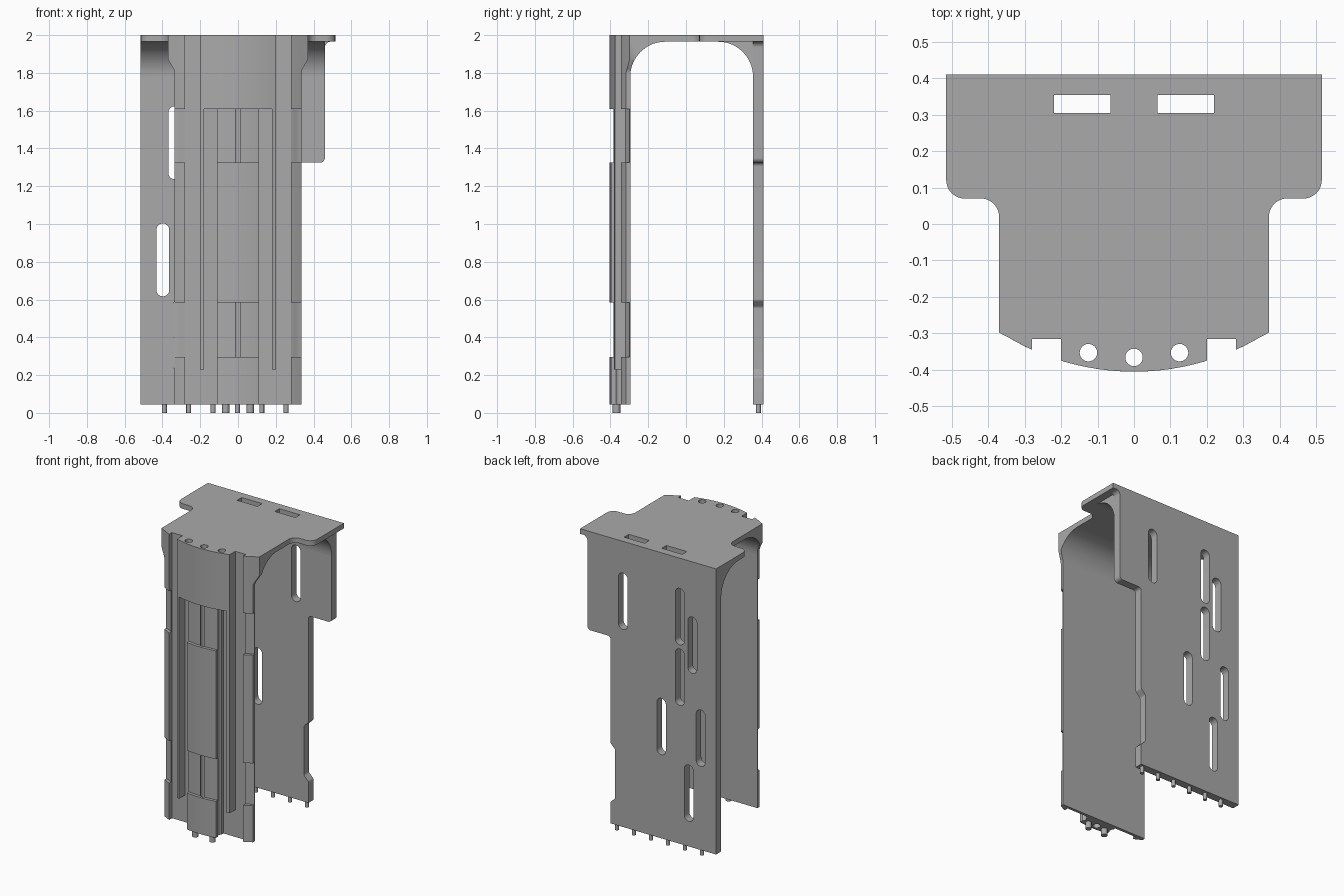
import bpy, bmesh, math
from mathutils import Vector

cube = bpy.data.objects.get("Cube")
if cube:
    bpy.data.objects.remove(cube)

grey = bpy.data.materials.new("plain_grey")
grey.use_nodes = True
grey.diffuse_color = (0.40, 0.40, 0.40, 1)
grey.node_tree.nodes["Principled BSDF"].inputs["Base Color"].default_value = grey.diffuse_color

FLOOR, INNER = -0.315, -0.295      # groove floor and inner face of the front panel
CENTRE_Y, R_FULL, R_CUT = 0.275, 0.68, 0.66
Z0, Z_CAP, Z_TOP = 0.045, 1.965, 2.0
LAY = {"x": lambda a, b, t: (t, a, b),
       "y": lambda a, b, t: (a, t, b),
       "z": lambda a, b, t: (a, b, t)}


def prism(name, outline, axis, lo, hi):
    """Extrude a 2D outline along an axis."""
    bm = bmesh.new()
    face = bm.faces.new([bm.verts.new(LAY[axis](a, b, lo)) for a, b in outline])
    top = bmesh.ops.extrude_face_region(bm, geom=[face])["geom"]
    shift = Vector(LAY[axis](0, 0, hi - lo))
    bmesh.ops.translate(bm, vec=shift, verts=[v for v in top if isinstance(v, bmesh.types.BMVert)])
    bmesh.ops.remove_doubles(bm, verts=bm.verts, dist=1e-5)
    bmesh.ops.recalc_face_normals(bm, faces=bm.faces)
    mesh = bpy.data.meshes.new(name)
    bm.to_mesh(mesh)
    bm.free()
    mesh.materials.append(grey)
    ob = bpy.data.objects.new(name, mesh)
    bpy.context.collection.objects.link(ob)
    return ob


def rounded(corners, steps=8):
    """Round the corners given as (a, b, radius)."""
    out = []
    for i, corner in enumerate(corners):
        p = Vector(corner[:2])
        if len(corner) < 3:
            out.append(tuple(p))
            continue
        r = corner[2]
        d1 = (Vector(corners[i - 1][:2]) - p).normalized()
        d2 = (Vector(corners[(i + 1) % len(corners)][:2]) - p).normalized()
        half = d1.angle(d2) / 2
        c = p + (d1 + d2).normalized() * (r / math.sin(half))
        a, b = (p + d * (r / math.tan(half)) - c for d in (d1, d2))
        out += [tuple(c + a.lerp(b, k / steps).normalized() * r) for k in range(steps + 1)]
    return out


def rect(a0, a1, b0, b1, *r):
    return rounded([(a0, b0, *r), (a1, b0, *r), (a1, b1, *r), (a0, b1, *r)])


def circle(x, y, r, n=24):
    return [(x + r * math.cos(math.tau * k / n), y + r * math.sin(math.tau * k / n)) for k in range(n)]


def arc(radius, x0, x1, n):
    """Points on the bowed front face."""
    xs = [x0 + (x1 - x0) * k / n for k in range(n + 1)]
    return [(x, min(CENTRE_Y - math.sqrt(radius ** 2 - x * x), INNER - 0.003)) for x in xs]


def front_half(radius, width, groove, rib):
    pts = arc(radius, 0, 0.11 if groove else 0.2, 8)
    if groove:
        pts.append((0.11, FLOOR))
        if rib:
            pts += [(0.18, FLOOR)] + arc(R_FULL, 0.18, 0.2, 1)
    if rib or not groove:
        pts.append((0.2, FLOOR))
    return pts + [(0.28, FLOOR)] + arc(radius, 0.28, width, 4)


def mirrored(half):
    return half + [(-p[0], *p[1:]) for p in reversed(half) if p[0] > 0]


def cut(ob, cutters):
    for c in cutters:
        mod = ob.modifiers.new("cut", "BOOLEAN")
        mod.operation, mod.solver, mod.object = "DIFFERENCE", "EXACT", c
    bpy.context.view_layer.update()
    result = ob.evaluated_get(bpy.context.evaluated_depsgraph_get())
    mesh = bpy.data.meshes.new_from_object(result)
    ob.modifiers.clear()
    ob.data = mesh


# Cutters
holes = [prism("hole_cutter", circle(x, y, 0.024), "z", -0.1, 2.1)
         for x, y in ((-0.125, -0.353), (0, -0.366), (0.125, -0.353))]
windows = [prism("window_cutter", rect(s * 0.1425 - 0.0775, s * 0.1425 + 0.0775, 0.305, 0.3545),
                 "z", 1.5, 2.1) for s in (-1, 1)]
slots = [prism("slot_cutter", rect(x - 0.034, x + 0.034, z - 0.193, z + 0.193, 0.0338), "y", 0.3, 0.5)
         for x, z in ((0.19, 1.59), (-0.24, 1.60), (-0.335, 1.43), (-0.24, 1.185),
                      (-0.10, 0.81), (-0.398, 0.81), (-0.308, 0.41))]
flares = [prism("flare_cutter", [(s * a, b) for a, b in rounded(
              [(0.335, 1.7), (0.335, 1.81, 0.05), (0.375, 1.88), (0.45, 1.88), (0.45, 1.7)])],
                "y", -0.5, 0.1) for s in (-1, 1)]
cutters = holes + windows + slots + flares
parts = []

# Front panel, stacked in bands: z range, radius, half width, groove, rib
bands = [(Z0, 0.23, R_FULL, 0.335, True, False),
         (0.23, 0.295, R_FULL, 0.335, True, True),
         (0.295, 0.585, R_CUT, 0.335, True, True),
         (0.585, 1.325, R_FULL, 0.335, True, True),
         (1.325, 1.61, R_CUT, 0.335, True, True),
         (1.61, 1.78, R_FULL, 0.335, False, False),
         (1.78, Z_CAP, R_FULL, 0.37, False, False)]
for i, (lo, hi, radius, width, groove, rib) in enumerate(bands):
    half = front_half(radius, width, groove, rib) + [(width, INNER)]
    ob = prism(f"front_panel_band_{i + 1}", mirrored(half), "z", lo, hi)
    cut(ob, holes + (flares if width > 0.35 else []))
    parts.append(ob)

# Top plate
half = front_half(R_FULL, 0.37, False, False) + [(0.37, 0.07, 0.05), (0.515, 0.07, 0.05), (0.515, 0.41)]
top_plate = prism("top_plate", rounded(mirrored(half)), "z", Z_CAP, Z_TOP)
cut(top_plate, holes + windows)
parts.append(top_plate)

# Back plate with slots and a stepped edge
edge = [(-0.515, Z0), (0.285, Z0), (0.285, 0.19, 0.02), (0.25, 0.225, 0.02), (0.25, 0.56, 0.02),
        (0.285, 0.595, 0.02), (0.285, 1.325, 0.02), (0.46, 1.325, 0.025), (0.46, Z_CAP, 0.03),
        (0.5, Z_CAP), (0.5, Z_CAP + 0.005), (-0.515, Z_CAP + 0.005)]
back_plate = prism("back_plate", rounded(edge), "y", 0.355, 0.41)
cut(back_plate, slots)
parts.append(back_plate)

# Curved inner corners under the top plate
R = 0.185


def corner(name, y, direction, x0, x1):
    ring = [(y + direction * R * (1 - math.cos(a)), Z_CAP - R * (1 - math.sin(a)))
            for a in (math.pi / 2 * k / 16 for k in range(17))]
    return prism(name, ring + [(y, Z_CAP)], "x", x0, x1)


front_corner = corner("front_inner_corner", INNER, 1, -0.37, 0.37)
cut(front_corner, flares)
back_corner = corner("back_inner_corner", 0.355, -1, -0.515, 0.46)
cut(back_corner, windows + slots)
parts += [front_corner, back_corner]

# Locating pins
for k in range(6):
    parts.append(prism(f"back_pin_{k + 1}", circle(-0.39 + 0.129 * k, 0.383, 0.013, 16), "z", 0, 0.06))
for side, x in (("right", -0.065), ("left", 0.065)):
    parts.append(prism(f"front_pin_{side}", circle(x, -0.368, 0.02, 16), "z", 0, 0.06))

for c in cutters:
    bpy.data.objects.remove(c)
bpy.ops.object.select_all(action="DESELECT")
for ob in parts:
    ob.select_set(True)
bpy.context.view_layer.objects.active = parts[0]
bpy.ops.object.shade_smooth_by_angle(angle=math.radians(30))
